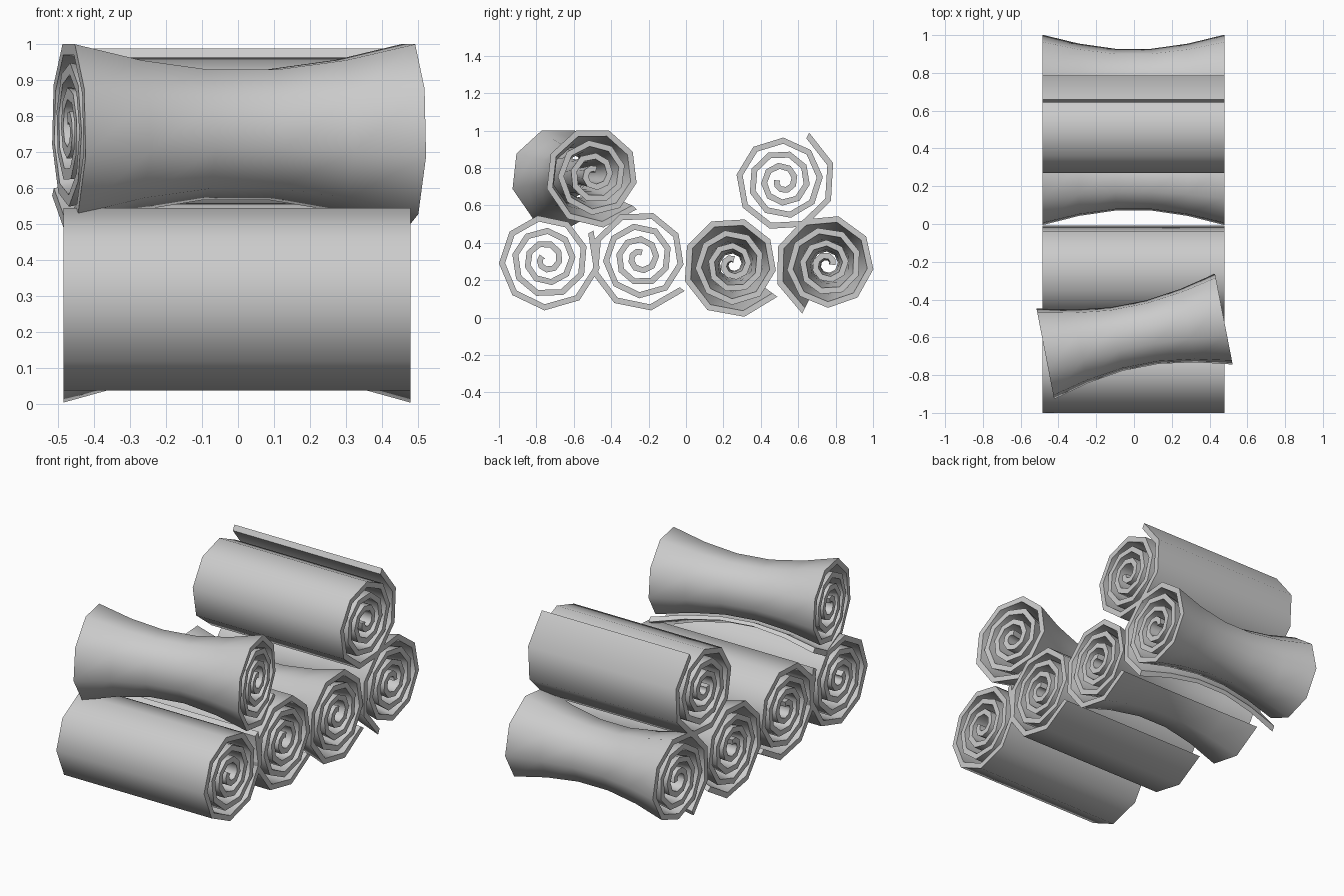
import bpy, bmesh
from math import sin, cos, radians

cube = bpy.data.objects.get("Cube")
if cube:
    bpy.data.objects.remove(cube, do_unlink=True)

grey = bpy.data.materials.new("plain_grey")
grey.use_nodes = True
GREY = (0.6, 0.6, 0.6, 1)
grey.diffuse_color = GREY
grey.node_tree.nodes["Principled BSDF"].inputs["Base Color"].default_value = GREY

LENGTH, THICK = 0.963, 0.033
STEPS, TURN = 32, 41.5            # spiral points and degrees between them
WAIST = (1, 0.81, 0.7, 0.7, 0.81, 1)
STRAIGHT = (1, 1)


def spiral(tail):
    """Outer and inner sheet outlines, winding inward from the loose edge."""
    pairs = []
    for i in range(STEPS + 1):
        a = radians(tail - i * TURN)
        r = 0.295 - 0.0078 * i
        pairs.append([(q * cos(a), q * sin(a)) for q in (r, r - THICK)])
    return pairs


def roll(name, y, z, tail, scales, x=-0.003, yaw=0):
    """Rolled sheet lying along x, its section scaled at each station."""
    bm = bmesh.new()
    rings = []
    for k, s in enumerate(scales):
        px = LENGTH * (k / (len(scales) - 1) - 0.5)
        rings.append([[bm.verts.new((px, s * u, s * v)) for u, v in pair]
                      for pair in spiral(tail)])
    # Both sides of the sheet and its two long edges
    for a, b in zip(rings, rings[1:]):
        for i in range(STEPS):
            for side in (0, 1):
                bm.faces.new((a[i][side], a[i + 1][side], b[i + 1][side], b[i][side]))
        for i in (0, STEPS):
            bm.faces.new((a[i][0], a[i][1], b[i][1], b[i][0]))
    # Spiral end faces
    for ring in (rings[0], rings[-1]):
        for p, q in zip(ring, ring[1:]):
            bm.faces.new((p[0], q[0], q[1], p[1]))
    bmesh.ops.recalc_face_normals(bm, faces=bm.faces)
    mesh = bpy.data.meshes.new(name)
    bm.to_mesh(mesh)
    bm.free()
    mesh.materials.append(grey)
    obj = bpy.data.objects.new(name, mesh)
    bpy.context.collection.objects.link(obj)
    obj.location = (x, y, z)
    obj.rotation_euler.z = radians(yaw)
    bpy.ops.object.select_all(action='DESELECT')
    obj.select_set(True)
    bpy.context.view_layer.objects.active = obj
    bpy.ops.object.shade_smooth_by_angle(angle=radians(60))


# Bottom row, front to back
roll("front_roll", -0.745, 0.31, 32, STRAIGHT)
roll("front_middle_roll", -0.243, 0.32, -37, STRAIGHT)
roll("back_middle_waisted_roll", 0.25, 0.285, -36, WAIST)
roll("back_waisted_roll", 0.755, 0.285, -117, WAIST)
# Rolls stacked on top
roll("top_back_roll", 0.516, 0.73, 61, STRAIGHT)
roll("top_front_waisted_roll", -0.58, 0.765, -39, WAIST, x=0, yaw=11)
